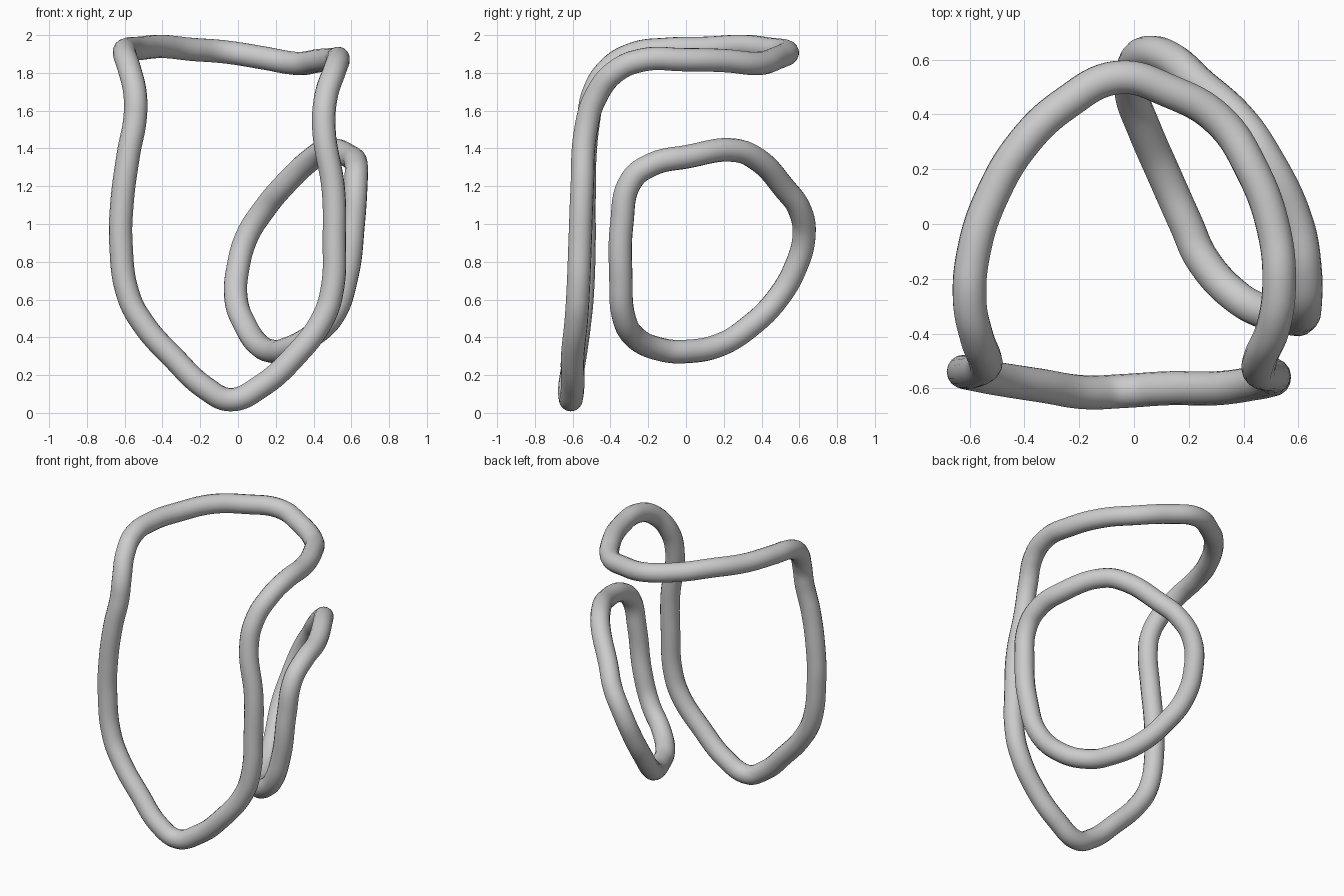
import bpy


def tube_loop(name, points, radius=0.062):
    """Closed round tube running smoothly through the points."""
    curve = bpy.data.curves.new(name, 'CURVE')
    curve.dimensions = '3D'
    curve.resolution_u = 8
    curve.bevel_depth = radius
    curve.bevel_resolution = 6
    spline = curve.splines.new('BEZIER')
    spline.bezier_points.add(len(points) - 1)
    for bp, p in zip(spline.bezier_points, points):
        bp.co = p
        bp.handle_left_type = bp.handle_right_type = 'AUTO'
    spline.use_cyclic_u = True
    obj = bpy.data.objects.new(name, curve)
    bpy.context.collection.objects.link(obj)
    bpy.ops.object.select_all(action='DESELECT')
    obj.select_set(True)
    bpy.context.view_layer.objects.active = obj
    bpy.ops.object.convert(target='MESH')
    bpy.ops.object.shade_smooth()
    return bpy.context.object


# Large loop: upright front shield, folded back at the top into an arch
tube_loop("large_folded_loop", [
    (-0.04, -0.61, 0.07), (-0.17, -0.615, 0.13), (-0.34, -0.59, 0.29),
    (-0.50, -0.565, 0.47), (-0.58, -0.55, 0.62), (-0.62, -0.54, 0.90),
    (-0.615, -0.54, 1.10), (-0.58, -0.535, 1.37), (-0.545, -0.515, 1.56),
    (-0.545, -0.49, 1.69), (-0.575, -0.41, 1.82), (-0.60, -0.28, 1.90),
    (-0.585, -0.10, 1.925), (-0.52, 0.10, 1.93), (-0.40, 0.30, 1.94),
    (-0.25, 0.44, 1.925), (-0.06, 0.535, 1.91), (0.13, 0.485, 1.88),
    (0.31, 0.38, 1.85), (0.43, 0.20, 1.865), (0.51, -0.02, 1.87),
    (0.53, -0.22, 1.87), (0.51, -0.37, 1.81), (0.465, -0.48, 1.67),
    (0.455, -0.53, 1.50), (0.505, -0.55, 1.18), (0.51, -0.56, 0.92),
    (0.50, -0.57, 0.66), (0.45, -0.58, 0.50), (0.30, -0.60, 0.30),
    (0.12, -0.60, 0.14),
])

# Small loop: slanted ring behind the right side
tube_loop("small_slanted_loop", [
    (0.19, 0.0, 0.325), (0.25, -0.13, 0.335), (0.38, -0.27, 0.40),
    (0.50, -0.33, 0.51), (0.575, -0.345, 0.72), (0.61, -0.34, 1.00),
    (0.625, -0.29, 1.23), (0.625, -0.18, 1.315), (0.595, 0.0, 1.355),
    (0.47, 0.26, 1.39), (0.385, 0.38, 1.34), (0.23, 0.52, 1.19),
    (0.14, 0.60, 1.08), (0.05, 0.625, 0.94), (0.0, 0.58, 0.77),
    (-0.01, 0.48, 0.60), (0.04, 0.34, 0.46), (0.11, 0.18, 0.36),
])
